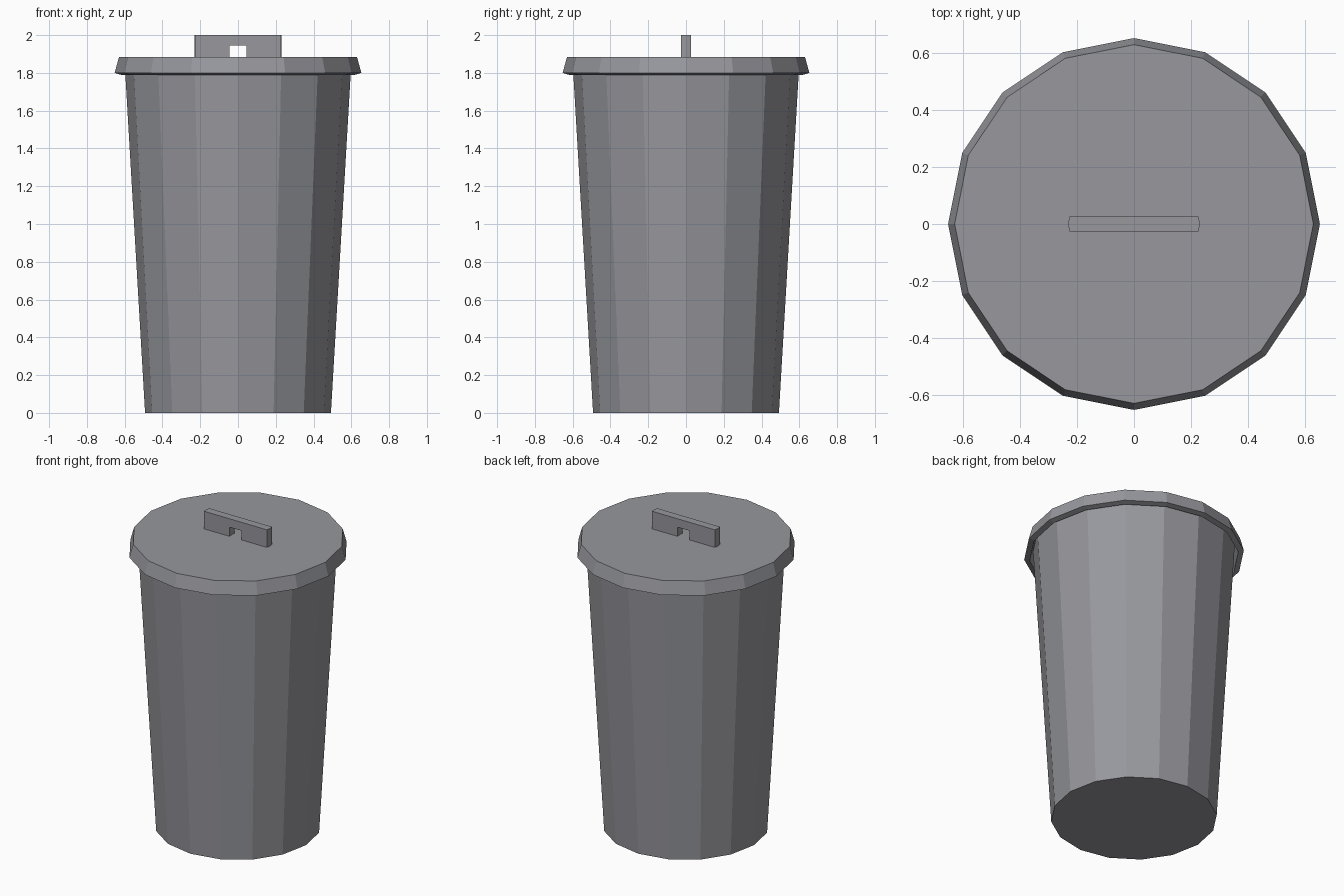
import bpy, bmesh, math

if "Cube" in bpy.data.objects:
    bpy.data.objects.remove(bpy.data.objects["Cube"])

SIDES = 16

grey = bpy.data.materials.new("bin grey")
grey.diffuse_color = (0.31, 0.312, 0.338, 1)
grey.use_nodes = True
grey.node_tree.nodes["Principled BSDF"].inputs["Base Color"].default_value = grey.diffuse_color


def finish(name, bm):
    bmesh.ops.recalc_face_normals(bm, faces=bm.faces)
    mesh = bpy.data.meshes.new(name)
    bm.to_mesh(mesh)
    bm.free()
    mesh.materials.append(grey)
    obj = bpy.data.objects.new(name, mesh)
    bpy.context.collection.objects.link(obj)
    return obj


def lathe(name, profile):
    """Spin (radius, z) points into a closed faceted solid, capped at both ends."""
    bm = bmesh.new()
    rings = []
    for r, z in profile:
        rings.append([bm.verts.new((r * math.cos(i * math.tau / SIDES),
                                    r * math.sin(i * math.tau / SIDES), z))
                      for i in range(SIDES)])
    for a, b in zip(rings, rings[1:]):
        for i in range(SIDES):
            j = (i + 1) % SIDES
            bm.faces.new((a[i], a[j], b[j], b[i]))
    bm.faces.new(rings[0])
    bm.faces.new(rings[-1])
    return finish(name, bm)


# Tapered hollow body: outside wall up, rim, inside wall down
lathe("bin_body", [(0.492, 0), (0.600, 1.853), (0.572, 1.853), (0.466, 0.03)])

# Lid with a flared skirt, hollow underneath
lathe("lid", [(0.630, 1.885), (0.653, 1.80), (0.620, 1.79), (0.603, 1.853)])

# Handle: upright plate with slightly pointed ends and a finger notch
bm = bmesh.new()
half = [(0.045, 1.885), (0.045, 1.945), (0.0, 1.945)]
columns = [(0.0, 1.945), (0.045, 1.945), (0.045, 1.885), (0.227, 1.885),
           (0.227, 2.0), (0.0, 2.0)]
outline = columns[:-1] + [(-x, z) for x, z in reversed(columns[1:-1])]
face = bm.faces.new([bm.verts.new((x, -0.026, z)) for x, z in outline])
ext = bmesh.ops.extrude_face_region(bm, geom=[face], use_keep_orig=True)
back = [g for g in ext["geom"] if isinstance(g, bmesh.types.BMVert)]
bmesh.ops.translate(bm, verts=back, vec=(0, 0.052, 0))
# push the middle of each end outward
ends = [e for e in bm.edges if all(abs(v.co.x) > 0.2 for v in e.verts)
        and abs(e.verts[0].co.y - e.verts[1].co.y) > 0.01]
cut = bmesh.ops.subdivide_edges(bm, edges=ends, cuts=1)
for v in bm.verts:
    if abs(v.co.y) < 0.001:
        v.co.x += math.copysign(0.004, v.co.x)
finish("lid_handle", bm)
